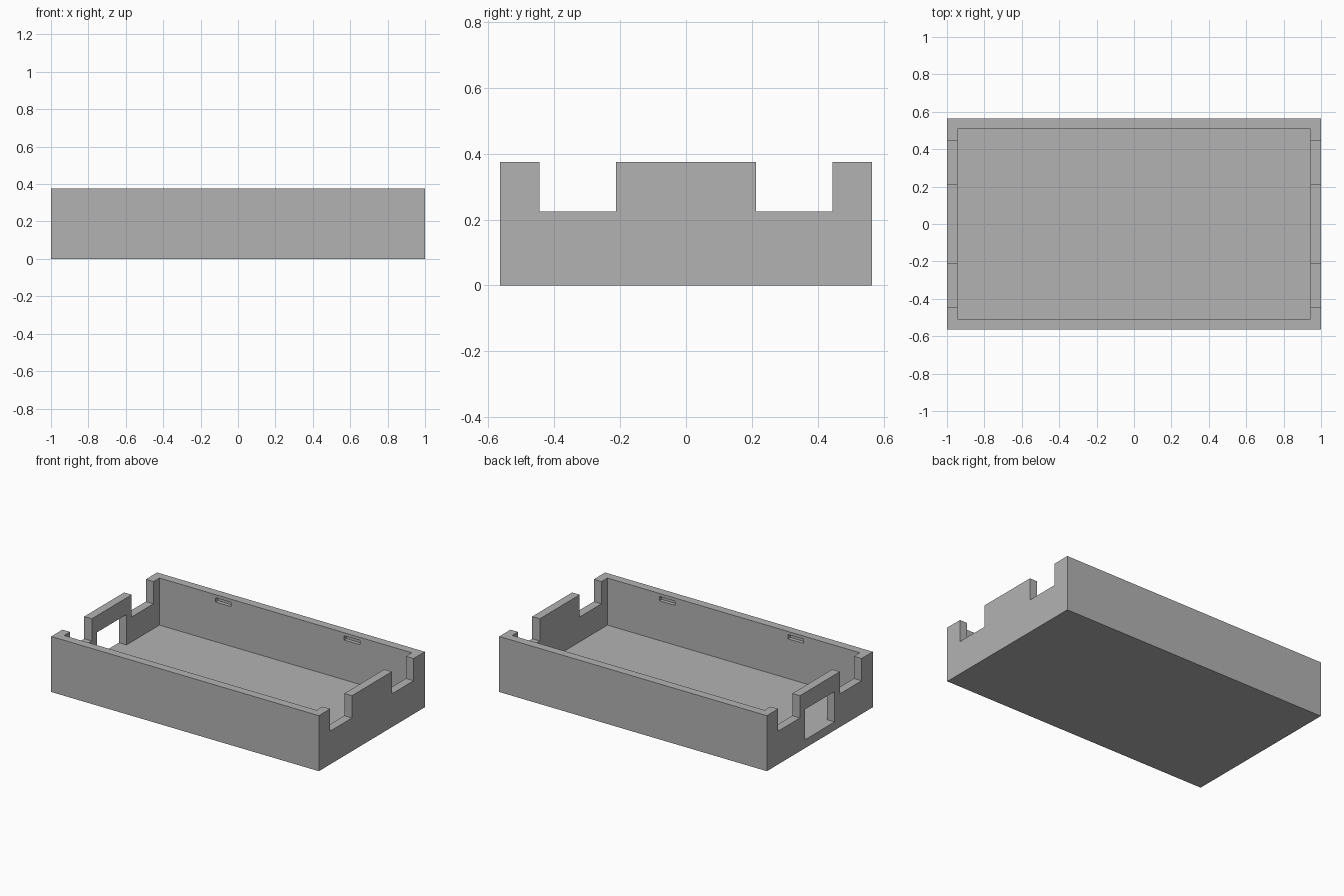
import bpy

cube = bpy.data.objects.get("Cube")
if cube:
    bpy.data.objects.remove(cube, do_unlink=True)

# Overall sizes
HALF_X, HALF_Y, HEIGHT = 1.0, 0.565, 0.375
WALL, FLOOR = 0.057, 0.057
IN_X, IN_Y = HALF_X - WALL, HALF_Y - WALL

# Material
grey = bpy.data.materials.new("plain_grey")
grey.use_nodes = True
colour = (0.45, 0.45, 0.45, 1)
grey.diffuse_color = colour
grey.node_tree.nodes["Principled BSDF"].inputs["Base Color"].default_value = colour


def box(name, x, y, z):
    """Box spanning the given (low, high) pairs."""
    spans = (x, y, z)
    bpy.ops.mesh.primitive_cube_add(size=1, location=[(a + b) / 2 for a, b in spans])
    ob = bpy.context.object
    ob.name = name
    ob.scale = [b - a for a, b in spans]
    bpy.ops.object.transform_apply(location=True, rotation=False, scale=True)
    ob.data.materials.append(grey)
    return ob


tray = box("tray_case", (-HALF_X, HALF_X), (-HALF_Y, HALF_Y), (0, HEIGHT))

# Cavity
cutters = [box("cavity_cutter", (-IN_X, IN_X), (-IN_Y, IN_Y), (FLOOR, 1))]

# Notches through the rims of both end walls
for side in (-1, 1):
    y = sorted((side * 0.213, side * 0.445))
    cutters.append(box("notch_cutter", (-1.2, 1.2), y, (0.225, 1.1)))

# Square opening in the right end wall, level with the floor
cutters.append(box("opening_cutter", (-1.2, -0.8), (-0.157, 0.157), (FLOOR, 0.262)))

# Shallow latch slots inside the long walls
for x in ((-0.523, -0.407), (0.437, 0.555)):
    cutters.append(box("latch_slot_cutter", x, (-IN_Y - 0.025, IN_Y + 0.025), (0.325, 0.354)))

# Cut everything out, then discard the cutters
bpy.context.view_layer.objects.active = tray
for cutter in cutters:
    mod = tray.modifiers.new("cut", "BOOLEAN")
    mod.operation = "DIFFERENCE"
    mod.solver = "EXACT"
    mod.object = cutter
    bpy.ops.object.modifier_apply(modifier=mod.name)
    bpy.data.objects.remove(cutter, do_unlink=True)
